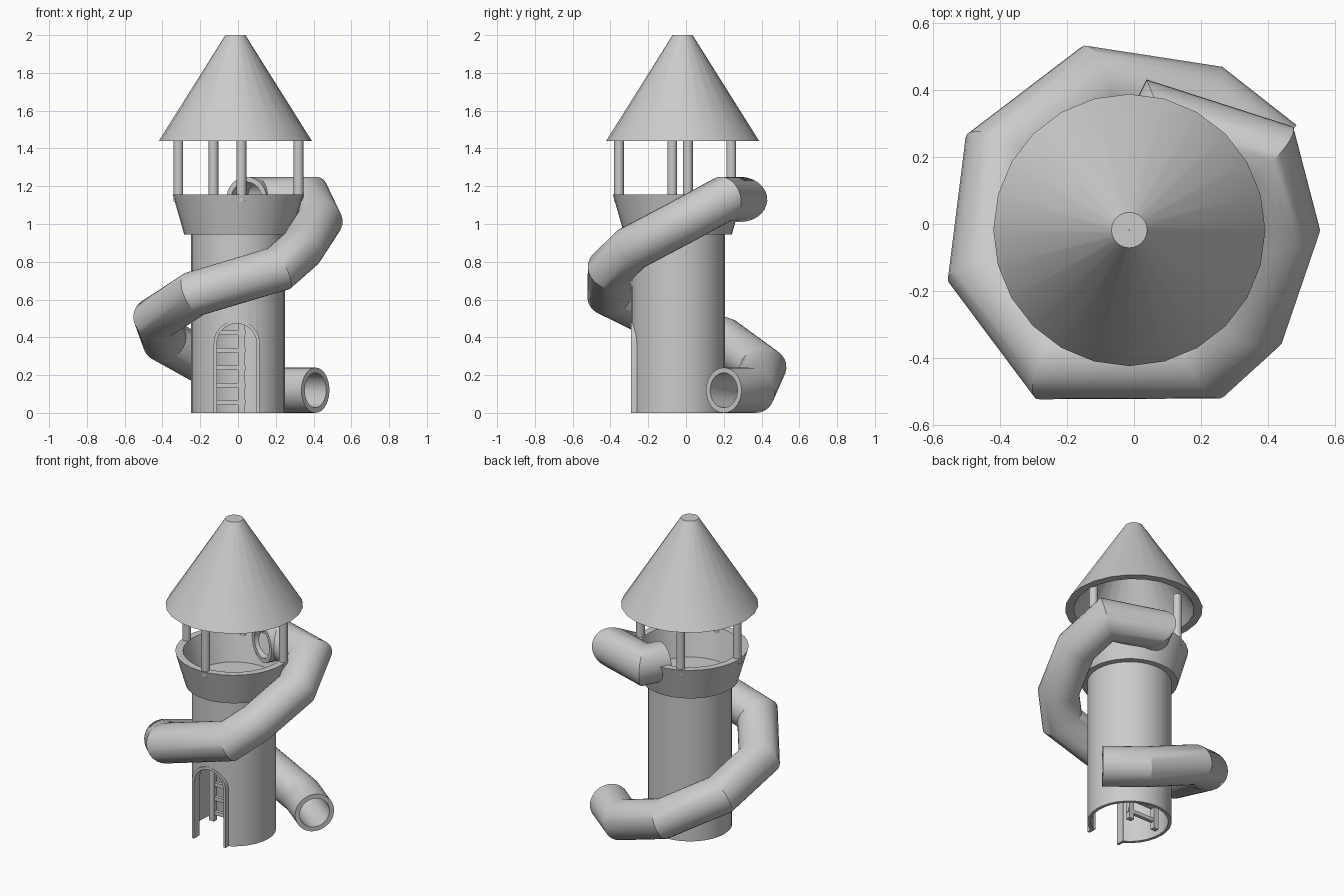
import bpy, bmesh, math
from mathutils import Vector

if "Cube" in bpy.data.objects:
    bpy.data.objects.remove(bpy.data.objects["Cube"], do_unlink=True)

grey = bpy.data.materials.new("plain_grey")
grey.use_nodes = True
GREY = (0.6, 0.6, 0.6, 1)
grey.diffuse_color = GREY
grey.node_tree.nodes["Principled BSDF"].inputs["Base Color"].default_value = GREY

TOWER = Vector((0, -0.042, 0))


def finish(name, bm, smooth=True):
    """Turn a bmesh into a named, shaded object."""
    bmesh.ops.recalc_face_normals(bm, faces=bm.faces)
    mesh = bpy.data.meshes.new(name)
    bm.to_mesh(mesh)
    bm.free()
    mesh.materials.append(grey)
    obj = bpy.data.objects.new(name, mesh)
    bpy.context.collection.objects.link(obj)
    bpy.ops.object.select_all(action="DESELECT")
    obj.select_set(True)
    bpy.context.view_layer.objects.active = obj
    if smooth:
        bpy.ops.object.shade_smooth_by_angle(angle=math.radians(30))
    return obj


def bridge(bm, a, b):
    n = len(a)
    for i in range(n):
        bm.faces.new((a[i], a[(i + 1) % n], b[(i + 1) % n], b[i]))


def lathe(name, centre, profile, sides, closed=True):
    """Spin a (radius, height) outline; closed outlines make a hollow shell."""
    bm = bmesh.new()
    rings = []
    for r, z in profile:
        angles = [2 * math.pi * i / sides for i in range(sides)]
        rings.append([bm.verts.new(centre + Vector((r * math.cos(a), r * math.sin(a), z)))
                      for a in angles])
    for a, b in zip(rings, rings[1:]):
        bridge(bm, a, b)
    if closed:
        bridge(bm, rings[-1], rings[0])
    else:
        bm.faces.new(rings[0])
        bm.faces.new(rings[-1])
    return finish(name, bm)


def mitred_rings(bm, path, radius, sides):
    """Carry a circle along the path, cutting it on the mitre plane at each bend."""
    dirs = [(b - a).normalized() for a, b in zip(path, path[1:])]
    side = dirs[0].cross(Vector((0, 0, 1))).normalized()
    up = side.cross(dirs[0])
    pts = [path[0] + radius * (side * math.cos(t) + up * math.sin(t))
           for t in (2 * math.pi * i / sides for i in range(sides))]
    rings = [[bm.verts.new(p) for p in pts]]
    for k, d in enumerate(dirs):
        end = path[k + 1]
        plane = d + dirs[k + 1] if k + 1 < len(dirs) else d
        pts = [p + d * ((end - p).dot(plane) / d.dot(plane)) for p in pts]
        rings.append([bm.verts.new(p) for p in pts])
    return rings


def box(name, centre, size):
    bm = bmesh.new()
    bmesh.ops.create_cube(bm, size=1)
    for v in bm.verts:
        v.co = Vector(centre) + Vector(c * s for c, s in zip(v.co, size))
    return finish(name, bm, smooth=False)


def arch(half, top, steps=14):
    """Open outline of a round-topped doorway, left foot to right foot."""
    spring = top - half
    pts = [(-half, 0)]
    for i in range(steps + 1):
        a = math.pi * (1 - i / steps)
        pts.append((half * math.cos(a), spring + half * math.sin(a)))
    return pts + [(half, 0)]


# Tower shell with an arched doorway cut through the front
tower = lathe("tower_wall", TOWER, [(0.248, 0), (0.248, 0.95), (0.228, 0.95), (0.228, 0)], 32)
DOOR_X = -0.007
bm = bmesh.new()
outline = [(x, z if z > 0 else -0.1) for x, z in arch(0.112, 0.48)]
front = [bm.verts.new((DOOR_X + x, -0.5, z)) for x, z in outline]
back = [bm.verts.new((DOOR_X + x, -0.12, z)) for x, z in outline]
bridge(bm, front, back)
bm.faces.new(front)
bm.faces.new(back)
cutter = finish("doorway_cutter", bm, smooth=False)
cutter.hide_render = True
cut = tower.modifiers.new("doorway", "BOOLEAN")
cut.operation = "DIFFERENCE"
cut.solver = "EXACT"
cut.object = cutter
bpy.context.view_layer.objects.active = tower
bpy.ops.object.modifier_apply(modifier="doorway")
bpy.data.objects.remove(cutter, do_unlink=True)

# Raised arch around the doorway
bm = bmesh.new()
sections = []
for (xo, zo), (xi, zi) in zip(arch(0.122, 0.49), arch(0.105, 0.473)):
    sections.append([bm.verts.new((DOOR_X + x, y, z)) for x, y, z in
                     ((xo, -0.29, zo), (xi, -0.29, zi), (xi, -0.235, zi), (xo, -0.235, zo))])
for a, b in zip(sections, sections[1:]):
    bridge(bm, a, b)
bm.faces.new(sections[0])
bm.faces.new(sections[-1])
finish("door_frame", bm)

# Lookout: flared parapet and floor
lathe("parapet", TOWER, [(0.285, 0.945), (0.345, 1.155), (0.3, 1.155), (0.245, 0.945)], 32)
lathe("lookout_floor", TOWER, [(0.26, 0.947), (0.26, 0.965)], 32, closed=False)

# Roof posts
for i, (x, y) in enumerate([(-0.316, -0.073), (0.32, 0.01), (-0.13, 0.24), (0.018, -0.355)]):
    lathe(f"roof_post_{i + 1}", Vector((x, y, 0)), [(0.026, 1.12), (0.026, 1.46)], 16, closed=False)

# Hollow conical roof with a flat tip
lathe("roof", Vector((-0.014, -0.018, 0)),
      [(0.405, 1.44), (0.053, 2.0), (0.001, 2.0), (0.001, 1.96), (0.02, 1.96), (0.355, 1.44)], 24)

# Ladder inside the tower
LADDER_Y = -0.015
for name, x in (("ladder_rail_left", 0.018), ("ladder_rail_right", -0.17)):
    box(name, (x, LADDER_Y, 0.475), (0.036, 0.03, 0.95))
for i in range(10):
    box(f"ladder_rung_{i + 1}", (-0.076, LADDER_Y, 0.055 + 0.0925 * i), (0.23, 0.022, 0.024))

# Spiral tube slide, from the exit at the ground to the lookout
slide_path = [Vector(p) for p in (
    (0.41, 0.2, 0.12), (0.213, 0.355, 0.12), (-0.118, 0.406, 0.235), (-0.388, 0.2, 0.385),
    (-0.43, -0.137, 0.5), (-0.232, -0.402, 0.63), (0.215, -0.4, 0.763), (0.336, -0.29, 0.87),
    (0.43, -0.015, 1.015), (0.375, 0.196, 1.13), (0.098, 0.285, 1.13), (0.045, 0.18, 1.13))]
bm = bmesh.new()
outer = mitred_rings(bm, slide_path, 0.12, 28)
inner = mitred_rings(bm, slide_path, 0.092, 28)
for rings in (outer, inner):
    for a, b in zip(rings, rings[1:]):
        bridge(bm, a, b)
bridge(bm, outer[0], inner[0])
bridge(bm, outer[-1], inner[-1])
finish("tube_slide", bm)
